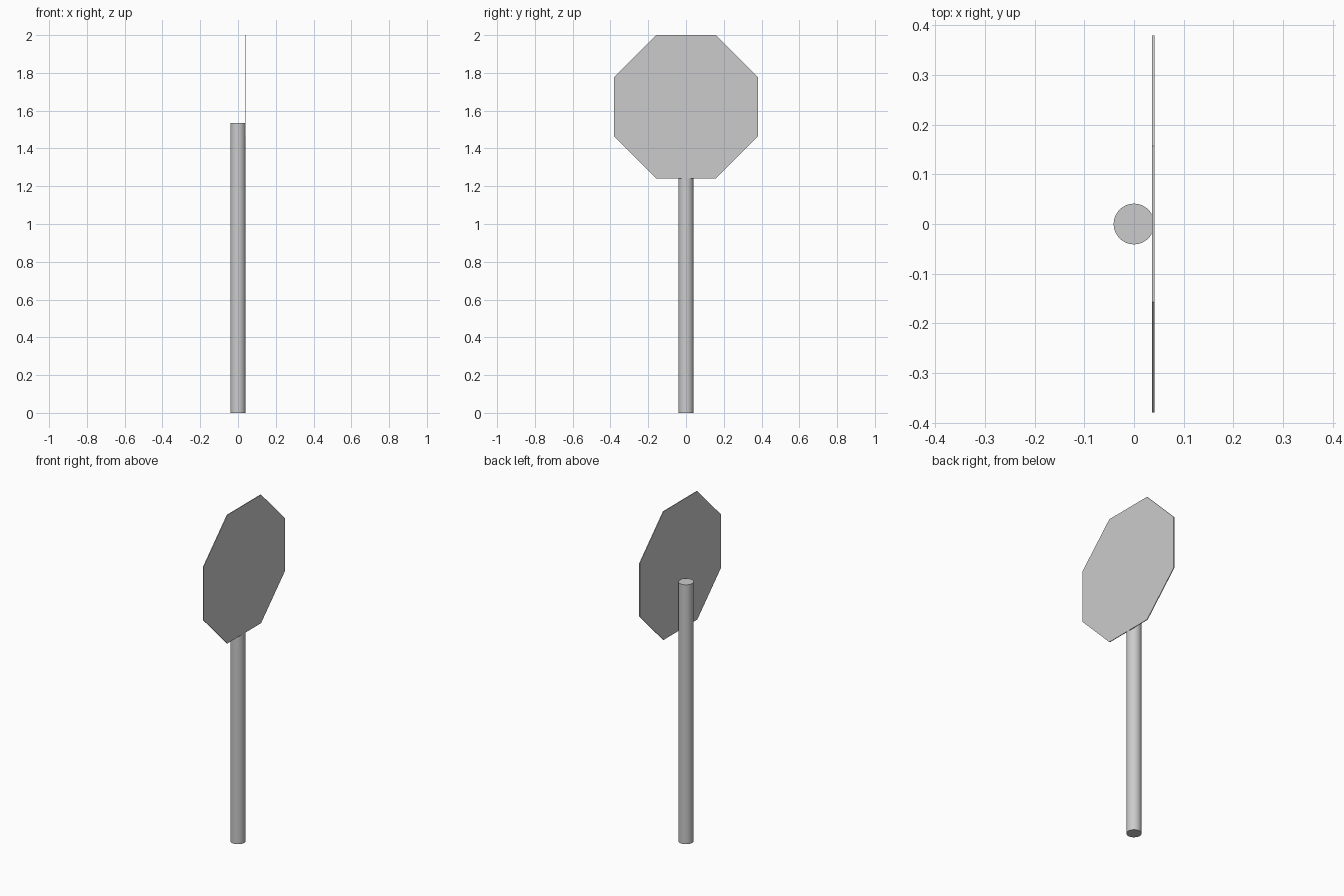
import bpy, math

if "Cube" in bpy.data.objects:
    bpy.data.objects.remove(bpy.data.objects["Cube"])

POLE_R, POLE_H = 0.041, 1.535
APOTHEM, CENTRE_Z = 0.38, 1.62
PLATE_BACK, PLATE_FRONT = 0.0365, 0.041

# Round pole
bpy.ops.mesh.primitive_cylinder_add(vertices=48, radius=POLE_R, depth=POLE_H,
                                    location=(0, 0, POLE_H / 2))
pole = bpy.context.object
pole.name = "pole"
bpy.ops.object.shade_smooth_by_angle(angle=math.radians(30))

# Thin octagonal plate facing +x, flat edges at top and bottom
bpy.ops.mesh.primitive_cylinder_add(vertices=8, radius=APOTHEM / math.cos(math.pi / 8),
                                    depth=PLATE_FRONT - PLATE_BACK)
plate = bpy.context.object
plate.name = "sign_plate"
bpy.ops.object.transform_apply(location=False, rotation=True, scale=True)
plate.rotation_euler = (0, 0, math.pi / 8)
bpy.ops.object.transform_apply(location=False, rotation=True, scale=True)
plate.rotation_euler = (0, math.pi / 2, 0)
plate.location = ((PLATE_BACK + PLATE_FRONT) / 2, 0, CENTRE_Z)
bpy.ops.object.transform_apply(location=False, rotation=True, scale=True)
